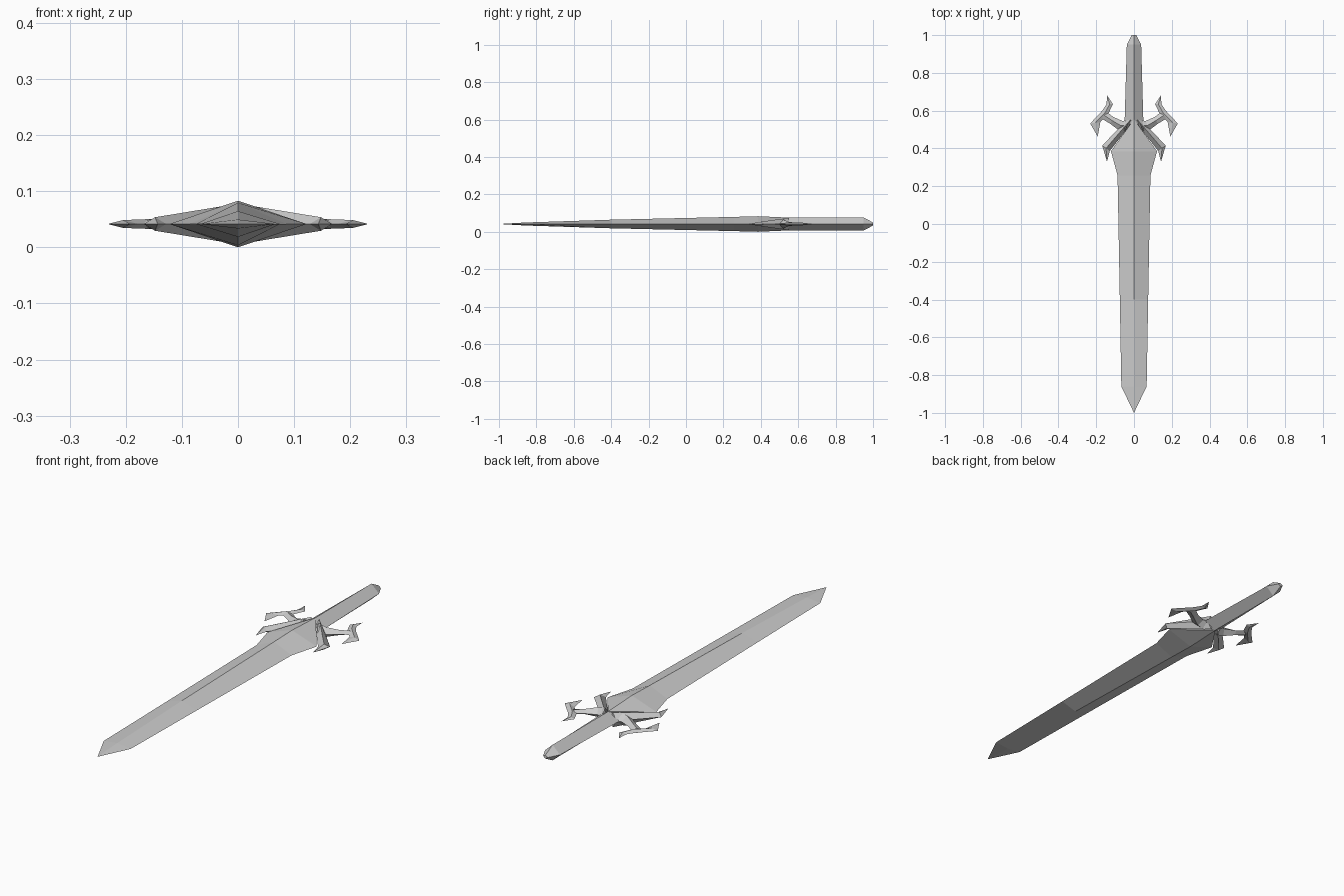
import bpy, bmesh

cube = bpy.data.objects.get("Cube")
if cube:
    bpy.data.objects.remove(cube, do_unlink=True)

MID = 0.0415  # height of the flat centre plane

steel = bpy.data.materials.new("grey steel")
steel.use_nodes = True
colour = (0.6, 0.6, 0.6, 1)
steel.diffuse_color = colour
steel.node_tree.nodes["Principled BSDF"].inputs["Base Color"].default_value = colour


def loft(name, sections, side=1):
    """Skin diamond sections: (edge point, edge point, ridge point, half height)."""
    bm = bmesh.new()
    rings = []
    for a, b, r, h in sections:
        pts = [(*a, MID), (*r, MID + h), (*b, MID), (*r, MID - h)]
        rings.append([bm.verts.new((x * side, y, z)) for x, y, z in pts])
    for p, q in zip(rings, rings[1:]):
        for i in range(4):
            j = (i + 1) % 4
            bm.faces.new((p[i], p[j], q[j], q[i]))
    # each cap is split along its upright diagonal
    for c in (rings[0], rings[-1]):
        bm.faces.new((c[0], c[1], c[3]))
        bm.faces.new((c[1], c[2], c[3]))
    bmesh.ops.remove_doubles(bm, verts=bm.verts, dist=1e-5)
    bmesh.ops.recalc_face_normals(bm, faces=bm.faces)
    mesh = bpy.data.meshes.new(name)
    bm.to_mesh(mesh)
    bm.free()
    mesh.materials.append(steel)
    ob = bpy.data.objects.new(name, mesh)
    bpy.context.collection.objects.link(ob)
    return ob


def straight(y, w, h, ridge_y=None):
    """Section centred on the long axis."""
    return ((-w, y), (w, y), (0, y if ridge_y is None else ridge_y), h)


def across(a, b, h):
    """Section with its ridge midway between two edge points."""
    return (a, b, ((a[0] + b[0]) / 2, (a[1] + b[1]) / 2), h)


# Blade, flaring at the shoulders and pointed where it meets the grip
loft("blade", [
    straight(-1.0, 0, 0),
    straight(-0.86, 0.067, 0.008),
    straight(-0.4, 0.075, 0.023),
    straight(0.257, 0.087, 0.038),
    straight(0.385, 0.122, 0.0415),
    straight(0.385, 0.122, 0.034, 0.555),
])

# Grip with a tapered pommel end
loft("grip", [
    straight(0.53, 0.05, 0.034),
    straight(0.95, 0.038, 0.035),
    straight(1.0, 0.012, 0.008),
])

# Guard pieces, repeated on both sides
for label, side in (("left", 1), ("right", -1)):
    # claw sweeping back along the blade shoulder
    loft(label + "_claw", [
        across((0.0, 0.55), (0.04, 0.55), 0.033),
        across((0.128, 0.387), (0.168, 0.415), 0.012),
        across((0.143, 0.33), (0.143, 0.33), 0),
    ], side)
    # arm reaching out from the hub
    loft(label + "_guard_arm", [
        across((0.02, 0.555), (0.05, 0.49), 0.03),
        across((0.06, 0.545), (0.085, 0.50), 0.022),
        across((0.11, 0.567), (0.125, 0.53), 0.012),
        across((0.14, 0.59), (0.175, 0.56), 0.008),
    ], side)
    # hooked crescent at the end of the arm
    loft(label + "_guard_hook", [
        across((0.143, 0.682), (0.143, 0.682), 0),
        across((0.112, 0.635), (0.145, 0.635), 0.006),
        across((0.135, 0.585), (0.168, 0.6), 0.009),
        across((0.178, 0.54), (0.232, 0.532), 0.007),
        across((0.192, 0.463), (0.192, 0.463), 0),
    ], side)
